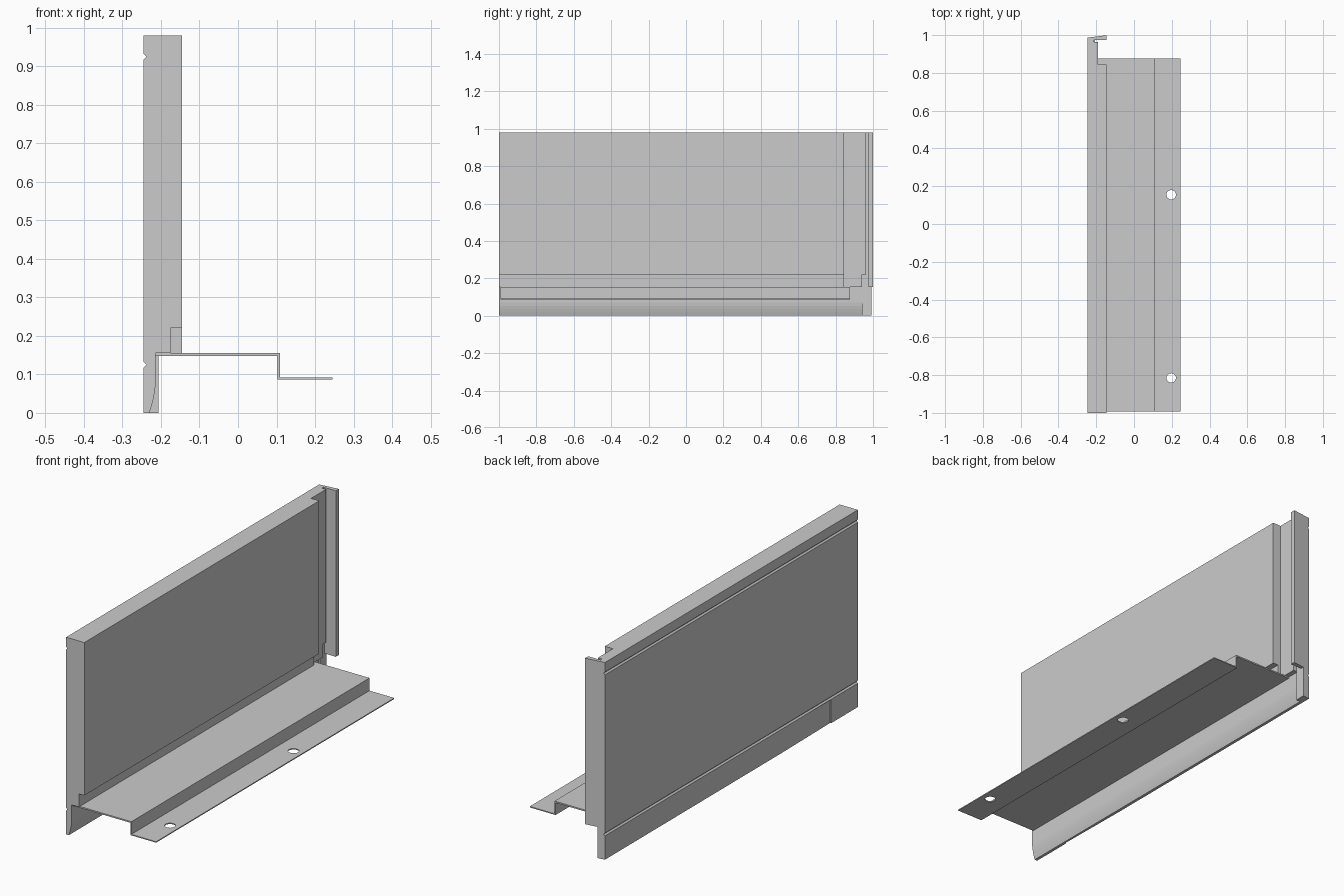
import bpy, bmesh
from math import cos, sin, pi

if "Cube" in bpy.data.objects:
    bpy.data.objects.remove(bpy.data.objects["Cube"])


def prism(name, pts, axis, lo, hi):
    """Extrude a 2D outline along an axis: 'y' takes (x, z) points, 'z' takes (x, y)."""
    bm = bmesh.new()

    def place(p, t):
        return (p[0], t, p[1]) if axis == 'y' else (p[0], p[1], t)
    a = [bm.verts.new(place(p, lo)) for p in pts]
    b = [bm.verts.new(place(p, hi)) for p in pts]
    bm.faces.new(a)
    bm.faces.new(b)
    for i in range(len(pts)):
        j = (i + 1) % len(pts)
        bm.faces.new((a[i], a[j], b[j], b[i]))
    bmesh.ops.recalc_face_normals(bm, faces=bm.faces)
    me = bpy.data.meshes.new(name)
    bm.to_mesh(me)
    bm.free()
    ob = bpy.data.objects.new(name, me)
    bpy.context.collection.objects.link(ob)
    return ob


def box(x0, x1, y0, y1, z0, z1):
    return prism("cutter", [(x0, z0), (x1, z0), (x1, z1), (x0, z1)], 'y', y0, y1)


def cut(target, cutter):
    mod = target.modifiers.new("cut", 'BOOLEAN')
    mod.operation = 'DIFFERENCE'
    mod.solver = 'EXACT'
    mod.object = cutter
    bpy.context.view_layer.objects.active = target
    bpy.ops.object.modifier_apply(modifier=mod.name)
    bpy.data.objects.remove(cutter)


# Wall panel: full cross-section with a V groove near top and bottom of the outer face
L, R, TOP = -0.245, -0.145, 0.98
outline = [(L, 0), (-0.207, 0), (-0.207, 0.155), (R, 0.155), (R, TOP), (L, TOP)]
for z in (0.925, 0.125):
    outline += [(L, z + 0.007), (L + 0.007, z), (L, z - 0.007)]
panel = prism("wall_panel", outline, 'y', -1, 1)

# Rebate along the lower inner edge
cut(panel, box(-0.175, -0.1, -1.1, 0.85, 0.1, 0.22))

# Joint channel at the far end, leaving the upright lip beyond it
cut(panel, box(-0.19, -0.1, 0.845, 0.975, 0.1, 1.1))
cut(panel, box(-0.213, -0.1, 0.963, 0.975, 0.22, 1.1))
cut(panel, box(-0.207, -0.1, 0.94, 0.975, 0.1, 0.22))

# Thin curved drip edge below the panel, stopping at the solid end block
drip = [(-0.2145 - 0.0155 * (1 - t) ** 1.5, 0.07 * t) for t in (0, 0.25, 0.5, 0.75, 1)]
cut(panel, prism("cutter", [(-0.23, -0.05)] + drip +
                 [(-0.2145, 0.155), (-0.19, 0.155), (-0.19, -0.05)], 'y', -1.1, 0.94))

# Slightly slanted far end
cut(panel, prism("cutter", [(-0.30, 0.98), (-0.14, 1.0), (-0.14, 1.1), (-0.30, 1.1)],
                 'z', -0.1, 1.1))

# Shallow tapered recess in the outer face of the bottom strip
cut(panel, prism("cutter", [(L - 0.02, -0.41), (L, -0.41), (L + 0.005, -0.79),
                            (L - 0.02, -0.79)], 'z', -0.1, 0.118))

# Stepped sheet-metal flashing
flashing = prism("flashing", [(-0.215, 0.155), (0.109, 0.155), (0.109, 0.092), (0.245, 0.092),
                              (0.245, 0.087), (0.103, 0.087), (0.103, 0.148), (-0.215, 0.148)],
                 'y', -0.993, 0.877)

# Screw holes in the flashing
for y in (0.155, -0.815):
    ring = [(0.197 + 0.025 * cos(i * pi / 16), y + 0.025 * sin(i * pi / 16)) for i in range(32)]
    cut(flashing, prism("cutter", ring, 'z', 0.05, 0.13))
